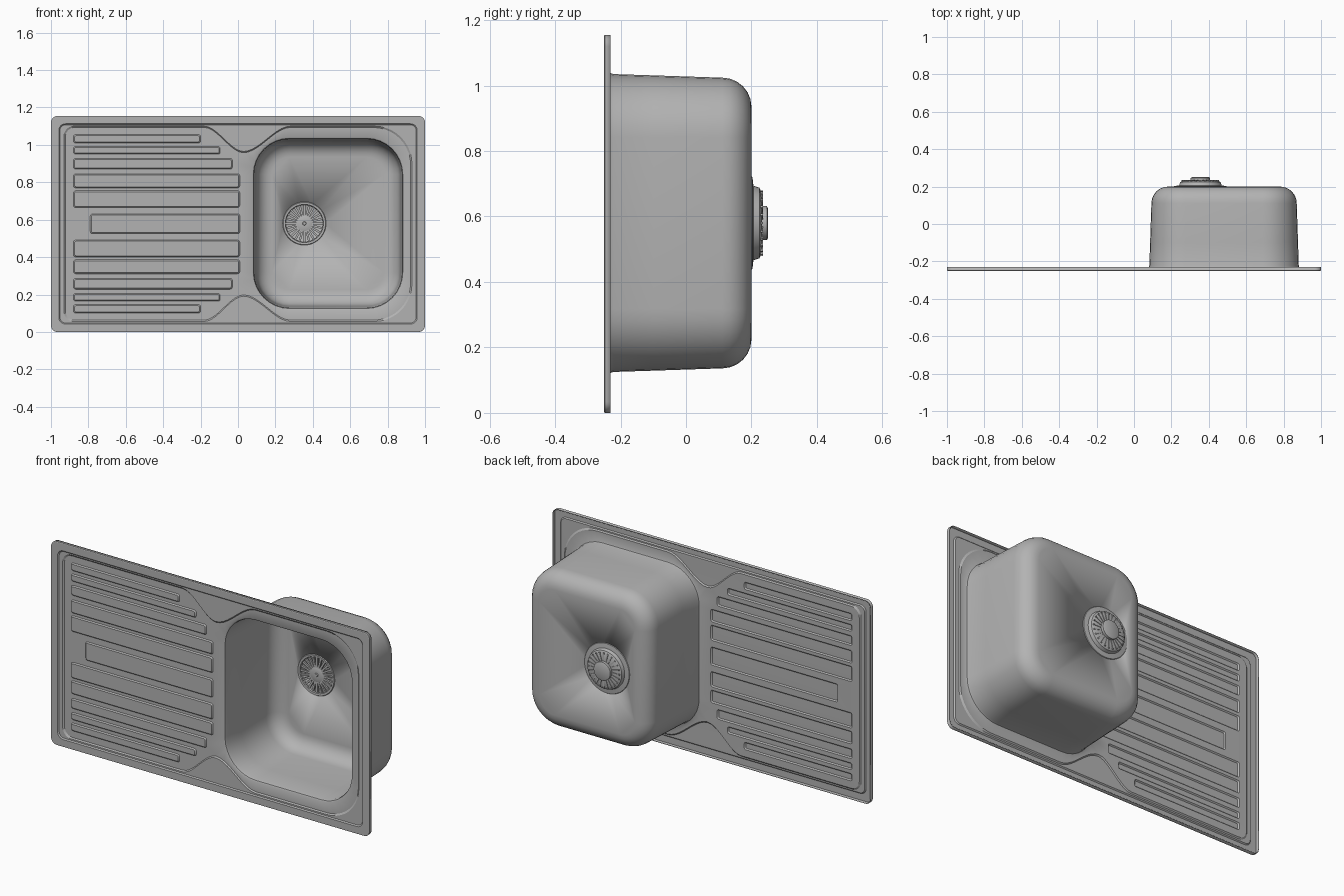
import bpy, bmesh, math
from mathutils import Matrix, Vector

if "Cube" in bpy.data.objects:
    bpy.data.objects.remove(bpy.data.objects["Cube"])

CZ = 0.578                      # mid height of the sink
DX, DZ = 0.355, 0.58            # drain centre

steel = bpy.data.materials.new("brushed steel")
steel.diffuse_color = (0.45, 0.45, 0.45, 1)
steel.use_nodes = True
steel.node_tree.nodes["Principled BSDF"].inputs["Base Color"].default_value = steel.diffuse_color


def finish(bm, name, angle=30):
    me = bpy.data.meshes.new(name)
    bm.to_mesh(me)
    bm.free()
    ob = bpy.data.objects.new(name, me)
    bpy.context.collection.objects.link(ob)
    me.materials.append(steel)
    bpy.ops.object.select_all(action='DESELECT')
    ob.select_set(True)
    bpy.context.view_layer.objects.active = ob
    bpy.ops.object.shade_smooth_by_angle(angle=math.radians(angle))
    return ob


def arc(cx, cz, r, a0, a1, n):
    return [(cx + r * math.cos(math.radians(a0 + (a1 - a0) * i / n)),
             cz + r * math.sin(math.radians(a0 + (a1 - a0) * i / n))) for i in range(n + 1)]


def round_rect(x0, x1, z0, z1, r, n=8):
    return (arc(x1 - r, z1 - r, r, 0, 90, n) + arc(x0 + r, z1 - r, r, 90, 180, n)
            + arc(x0 + r, z0 + r, r, 180, 270, n) + arc(x1 - r, z0 + r, r, 270, 360, n))


def waisted(d):
    """Outline that wraps the drainer and the bowl, pinched between them."""
    top, waist = 0.522 - d, 0.387 - d
    pts = arc(0.93 - d - 0.2, top - 0.2, 0.2, 0, 90, 10)
    for xa, xb, ha, hb in ((0.28, 0.03, top, waist), (0.03, -0.18, waist, top)):
        for i in range(0 if ha == top else 1, 11):
            t = i / 10
            pts.append((xa + (xb - xa) * t, ha + (hb - ha) * t * t * (3 - 2 * t)))
    pts += arc(-0.93 + d + 0.05, top - 0.05, 0.05, 90, 180, 6)
    pts += [(x, -h) for x, h in reversed(pts)]
    return [(x, CZ + h) for x, h in pts]


# ---- pressed sheet: rim, drainer and bowl in one skin ----
bm = bmesh.new()


def ring(pts, y):
    vs = [bm.verts.new((x, y, z)) for x, z in pts]
    for i, v in enumerate(vs):
        bm.edges.new((vs[i - 1], v))
    return vs


def strip(a, b):
    for i in range(len(a)):
        bm.faces.new((a[i - 1], a[i], b[i], b[i - 1]))


def fill(*rings):
    edges = [bm.edges.get((r[i - 1], r[i])) for r in rings for i in range(len(r))]
    bmesh.ops.triangle_fill(bm, use_beauty=True, use_dissolve=False, edges=edges, normal=(0, -1, 0))


def rect_ring(inset, r, y):
    return ring(round_rect(-1 + inset, 1 - inset, inset, 1.155 - inset, r), y)


# folded outer edge and raised border
fold, edge = rect_ring(0, 0.035, -0.23), rect_ring(0, 0.035, -0.248)
lip = rect_ring(0.003, 0.032, -0.25)
strip(fold, edge)
strip(edge, lip)
step_a, step_b = rect_ring(0.042, 0.035, -0.25), rect_ring(0.048, 0.03, -0.244)
fill(lip, step_a)
strip(step_a, step_b)
pan_a, pan_b = ring(waisted(0), -0.244), ring(waisted(0.007), -0.238)
fill(step_b, pan_a)
strip(pan_a, pan_b)

# drainer ribs, mirrored about the middle
ribs = [(-0.79, 0.01, 0.525, 0.631)]
for x1, z0, z1 in ((-0.2, 1.01, 1.055), (-0.095, 0.95, 0.992), (-0.03, 0.87, 0.928),
                   (0.01, 0.77, 0.845), (0.01, 0.665, 0.755)):
    ribs += [(-0.88, x1, z0, z1), (-0.88, x1, 2 * CZ - z1, 2 * CZ - z0)]
holes = []
for x0, x1, z0, z1 in ribs:
    low = ring(round_rect(x0, x1, z0, z1, 0.012, 3), -0.238)
    high = ring(round_rect(x0 + 0.006, x1 - 0.006, z0 + 0.006, z1 - 0.006, 0.008, 3), -0.244)
    strip(low, high)
    fill(high)
    holes.append(low)

# bowl wall
profile = [(0, -0.238), (0.007, -0.234), (0.011, -0.222), (0.015, -0.1), (0.022, 0.111)]
for i in range(1, 7):
    a = math.radians(15 * i)
    profile.append((0.022 + 0.085 * (1 - math.cos(a)), 0.111 + 0.085 * math.sin(a)))
bowl = [ring(round_rect(0.075 + d, 0.888 - d, 0.118 + d, 1.042 - d, 0.2 - d), y) for d, y in profile]
for a, b in zip(bowl, bowl[1:]):
    strip(a, b)
fill(pan_b, bowl[0], *holes)
# bowl floor with the drain opening
fill(bowl[-1], ring(arc(DX, DZ, 0.112, 0, 352.5, 47), 0.196))

bmesh.ops.recalc_face_normals(bm, faces=bm.faces[:])
if sum(f.normal.y * f.calc_area() for f in bm.faces) > 0:
    bmesh.ops.reverse_faces(bm, faces=bm.faces[:])
sheet = finish(bm, "sink_sheet")
sol = sheet.modifiers.new("thickness", 'SOLIDIFY')
sol.thickness = 0.004
sol.offset = -1


# ---- drain parts ----
def lathe(name, prof, n=48):
    """Spin (radius, y) points about the drain axis."""
    bm = bmesh.new()
    vs = [bm.verts.new((r, y, 0)) for r, y in prof]
    es = [bm.edges.new(p) for p in zip(vs, vs[1:])]
    bmesh.ops.spin(bm, geom=vs + es, cent=(0, 0, 0), axis=(0, 1, 0), angle=2 * math.pi, steps=n)
    bmesh.ops.remove_doubles(bm, verts=bm.verts[:], dist=1e-5)
    bmesh.ops.recalc_face_normals(bm, faces=bm.faces[:])
    bmesh.ops.translate(bm, verts=bm.verts[:], vec=(DX, 0, DZ))
    return finish(bm, name)


def spokes(name, count, r0, r1, y, width, depth):
    """Radial bars around the drain axis."""
    bm = bmesh.new()
    for i in range(count):
        m = (Matrix.Translation(Vector((DX, y, DZ)))
             @ Matrix.Rotation(2 * math.pi * i / count, 4, 'Y')
             @ Matrix.Translation(Vector(((r0 + r1) / 2, 0, 0)))
             @ Matrix.Diagonal((r1 - r0, depth, width, 1)))
        bmesh.ops.create_cube(bm, size=1, matrix=m)
    return finish(bm, name)


lathe("drain_cup", [(0.112, 0.197), (0.105, 0.215), (0.085, 0.224), (0.0, 0.224), (0.0, 0.25),
                    (0.046, 0.25), (0.052, 0.247), (0.052, 0.232), (0.09, 0.232),
                    (0.108, 0.224), (0.114, 0.206), (0.14, 0.203), (0.143, 0.199), (0.112, 0.197)])
lathe("drain_ring", [(0.116, 0.196), (0.113, 0.192), (0.102, 0.193), (0.099, 0.2),
                     (0.104, 0.206), (0.116, 0.196)])
lathe("strainer_hub", [(0.0, 0.193), (0.008, 0.193), (0.01, 0.197), (0.038, 0.197),
                       (0.044, 0.2), (0.044, 0.21), (0.0, 0.21)])
spokes("strainer_bars", 24, 0.04, 0.103, 0.203, 0.011, 0.01)
spokes("drain_back_ribs", 24, 0.054, 0.1, 0.231, 0.007, 0.008)
